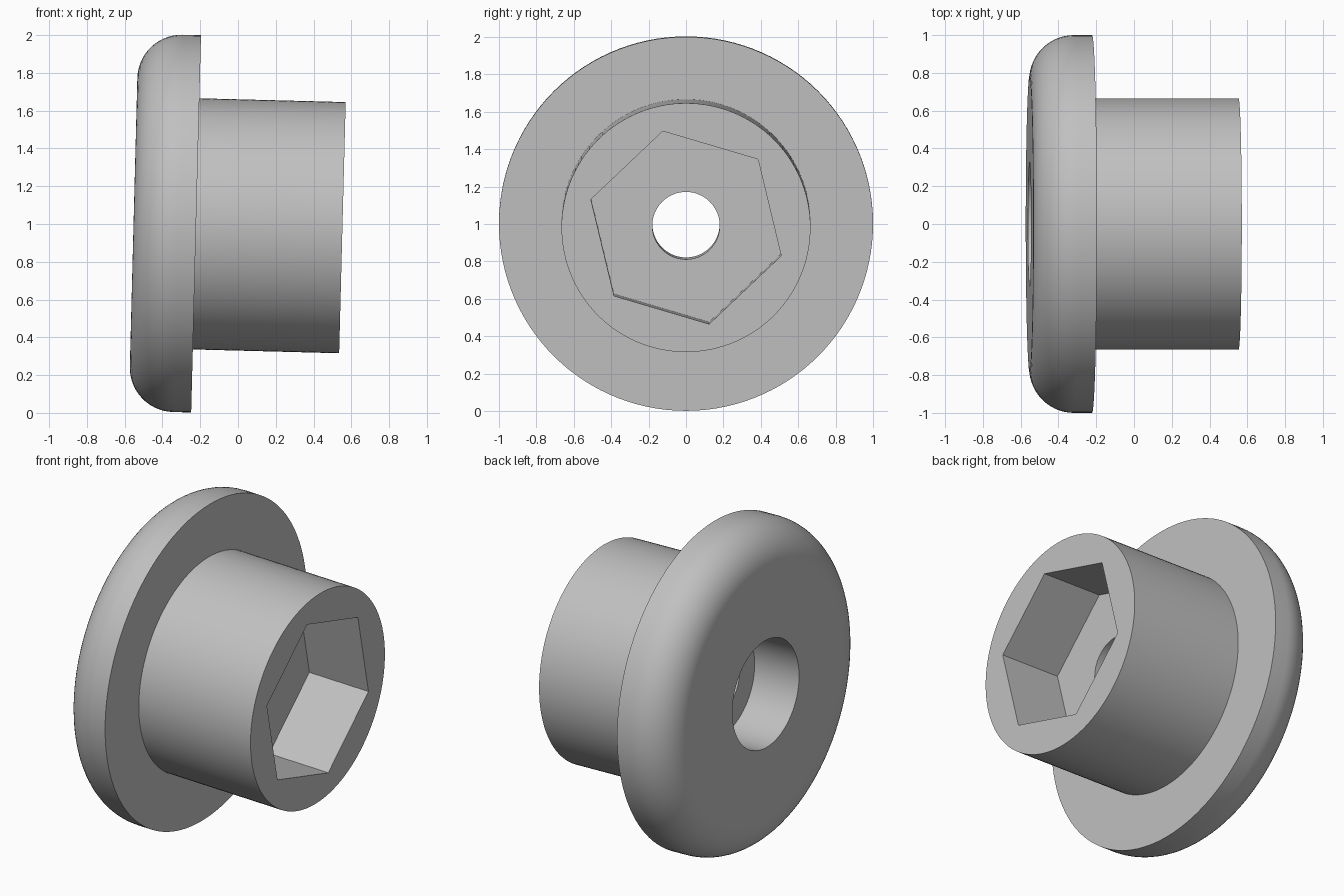
import bpy, bmesh, math

cube = bpy.data.objects.get("Cube")
if cube:
    bpy.data.objects.remove(cube)

TILT, CENTRE_Z = 0.026, 0.995
BACK, SHOULDER, END = -0.553, -0.222, 0.553      # positions along the axis
FLANGE_R, SHAFT_R, BORE_R, HOLE_R, HEX_R = 0.999, 0.665, 0.33, 0.18, 0.53
BORE_FLOOR, HEX_FLOOR, FILLET = -0.245, 0.143, 0.235

grey = bpy.data.materials.new("plain grey")
grey.use_nodes = True
colour = (0.53, 0.53, 0.53, 1)
grey.diffuse_color = colour
grey.node_tree.nodes["Principled BSDF"].inputs["Base Color"].default_value = colour


def lathe(name, profile, sides, start=0.0):
    """Turn a closed (x, radius) profile about the x axis."""
    bm = bmesh.new()
    rings = []
    for i in range(sides):
        a = start + math.tau * i / sides
        rings.append([bm.verts.new((x, r * math.cos(a), r * math.sin(a))) for x, r in profile])
    n = len(profile)
    for i, ring in enumerate(rings):
        after = rings[(i + 1) % sides]
        for j in range(n):
            k = (j + 1) % n
            bm.faces.new((ring[j], ring[k], after[k], after[j]))
    bmesh.ops.recalc_face_normals(bm, faces=bm.faces)
    return make_object(name, bm)


def make_object(name, bm):
    mesh = bpy.data.meshes.new(name)
    bm.to_mesh(mesh)
    bm.free()
    mesh.materials.append(grey)
    obj = bpy.data.objects.new(name, mesh)
    bpy.context.collection.objects.link(obj)
    return obj


# Flanged bushing: stepped bore, rounded flange and straight shaft
steps = 14
rounded_rim = []
for i in range(steps + 1):
    a = math.pi / 2 * i / steps
    rounded_rim.append((BACK + FILLET * (1 - math.cos(a)),
                        FLANGE_R - FILLET * (1 - math.sin(a))))
profile = ([(BORE_FLOOR, HOLE_R), (BORE_FLOOR, BORE_R), (BACK, BORE_R)]
           + rounded_rim
           + [(SHOULDER, FLANGE_R), (SHOULDER, SHAFT_R), (END, SHAFT_R), (END, HOLE_R)])
bushing = lathe("flanged_bushing", profile, 120)

# Hexagonal socket cut into the shaft end
bm = bmesh.new()
start = math.radians(43.5)
floor = [bm.verts.new((HEX_FLOOR, HEX_R * math.cos(start + i * math.pi / 3),
                       HEX_R * math.sin(start + i * math.pi / 3))) for i in range(6)]
base = bm.faces.new(floor)
extruded = bmesh.ops.extrude_face_region(bm, geom=[base])["geom"]
bmesh.ops.translate(bm, vec=(1, 0, 0),
                    verts=[g for g in extruded if isinstance(g, bmesh.types.BMVert)])
bmesh.ops.recalc_face_normals(bm, faces=bm.faces)
cutter = make_object("hex_socket_cutter", bm)
cutter.hide_render = True

cut = bushing.modifiers.new("hex socket", 'BOOLEAN')
cut.operation = 'DIFFERENCE'
cut.solver = 'EXACT'
cut.object = cutter
for obj in bpy.context.selected_objects:
    obj.select_set(False)
bpy.context.view_layer.objects.active = bushing
bushing.select_set(True)
bpy.ops.object.modifier_apply(modifier=cut.name)
bpy.data.objects.remove(cutter)

# Smooth the turned surfaces and set the slight lean
bpy.ops.object.shade_smooth_by_angle(angle=math.radians(30))
bushing.rotation_euler = (0, TILT, 0)
bushing.location = (0, 0, CENTRE_Z)
